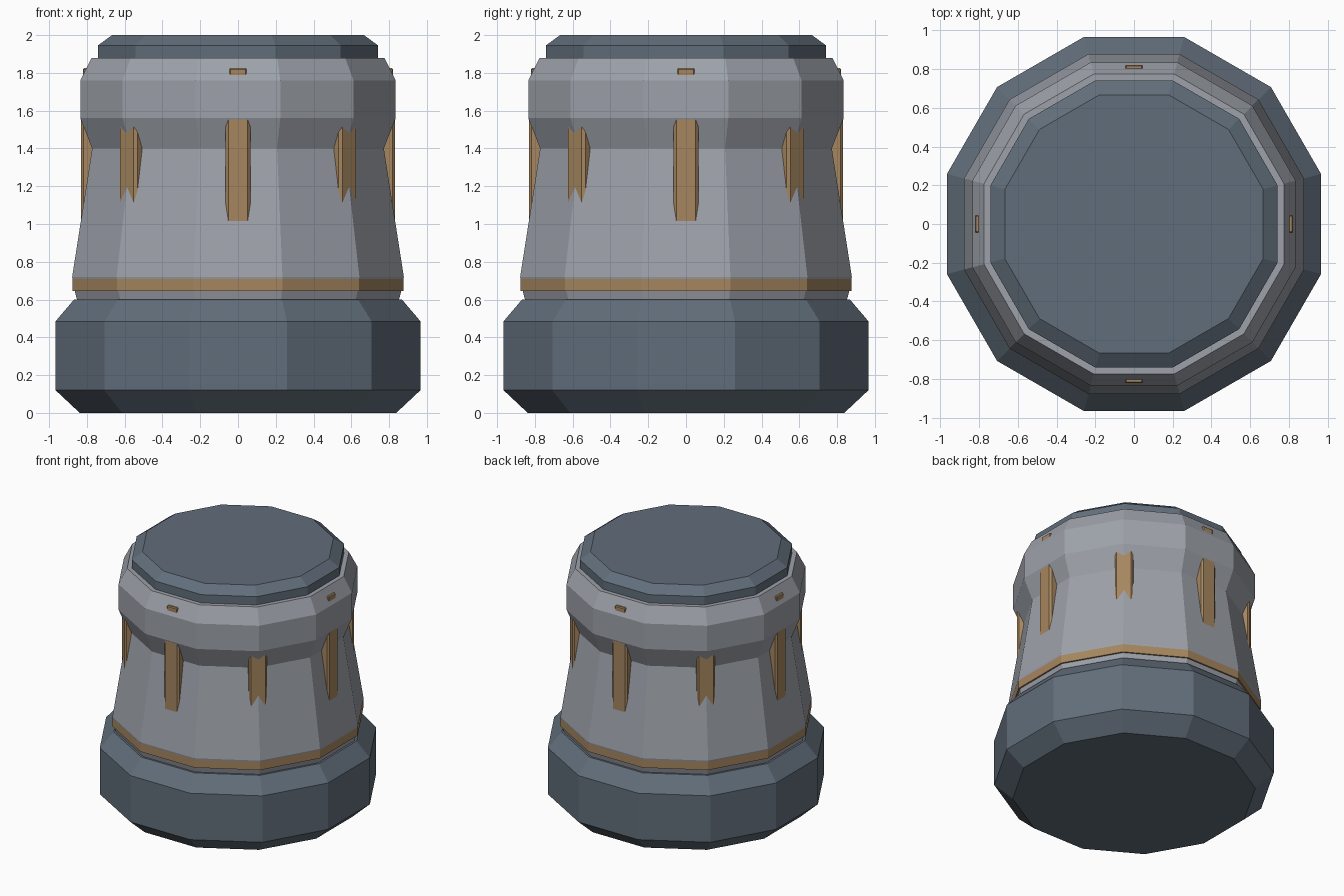
import bpy, bmesh, math
from mathutils import Matrix

if "Cube" in bpy.data.objects:
    bpy.data.objects.remove(bpy.data.objects["Cube"])

SIDES = 12


def material(name, rgb):
    m = bpy.data.materials.new(name)
    m.diffuse_color = (*rgb, 1)
    m.use_nodes = True
    m.node_tree.nodes["Principled BSDF"].inputs["Base Color"].default_value = m.diffuse_color
    return m


dark = material("dark_steel", (0.12, 0.155, 0.195))
steel = material("steel", (0.34, 0.36, 0.40))
bronze = material("bronze", (0.38, 0.24, 0.115))


def finish(bm, name, mat):
    bmesh.ops.recalc_face_normals(bm, faces=bm.faces)
    me = bpy.data.meshes.new(name)
    bm.to_mesh(me)
    bm.free()
    ob = bpy.data.objects.new(name, me)
    bpy.context.collection.objects.link(ob)
    me.materials.append(mat)
    return ob


def turned(name, profile, mat):
    """Stack of 12-sided rings; profile is (flat-side distance, z)."""
    bm = bmesh.new()
    rings = []
    for apothem, z in profile:
        r = apothem / math.cos(math.pi / SIDES)
        angles = [2 * math.pi * (i + 0.5) / SIDES for i in range(SIDES)]
        rings.append([bm.verts.new((r * math.cos(a), r * math.sin(a), z)) for a in angles])
    for lo, hi in zip(rings, rings[1:]):
        for i in range(SIDES):
            j = (i + 1) % SIDES
            bm.faces.new((lo[i], lo[j], hi[j], hi[i]))
    bm.faces.new(rings[0][::-1])
    bm.faces.new(rings[-1])
    return finish(bm, name, mat)


def radial_blocks(name, count, inner, outer, width, z0, z1, bevel, mat):
    """Chamfered blocks spread evenly around the axis."""
    for k in range(count):
        bm = bmesh.new()
        bmesh.ops.create_cube(bm, size=1)
        bmesh.ops.scale(bm, vec=(outer - inner, width, z1 - z0), verts=bm.verts)
        bmesh.ops.translate(bm, vec=((inner + outer) / 2, 0, (z0 + z1) / 2), verts=bm.verts)
        bmesh.ops.bevel(bm, geom=bm.edges[:], offset=bevel, segments=1, affect='EDGES')
        bmesh.ops.rotate(bm, cent=(0, 0, 0), verts=bm.verts,
                         matrix=Matrix.Rotation(2 * math.pi * k / count, 3, 'Z'))
        finish(bm, f"{name}_{k + 1}", mat)


# Heavy foot
turned("base", [(0.838, 0), (0.966, 0.12), (0.966, 0.485), (0.868, 0.60)], dark)
# Tapered body with flared collar
turned("body", [(0.85, 0.59), (0.868, 0.66), (0.878, 0.72), (0.772, 1.40),
                (0.835, 1.56), (0.835, 1.76), (0.775, 1.88)], steel)
# Trim band above the foot
turned("trim_band", [(0.876, 0.645), (0.876, 0.722)], bronze)
# Lid
turned("cap", [(0.742, 1.87), (0.742, 1.945), (0.667, 2.0)], dark)
# Ribs under the collar and small studs on its upper slope
radial_blocks("rib", 8, 0.70, 0.832, 0.13, 0.99, 1.59, 0.014, bronze)
radial_blocks("stud", 4, 0.76, 0.821, 0.09, 1.765, 1.825, 0.006, bronze)
